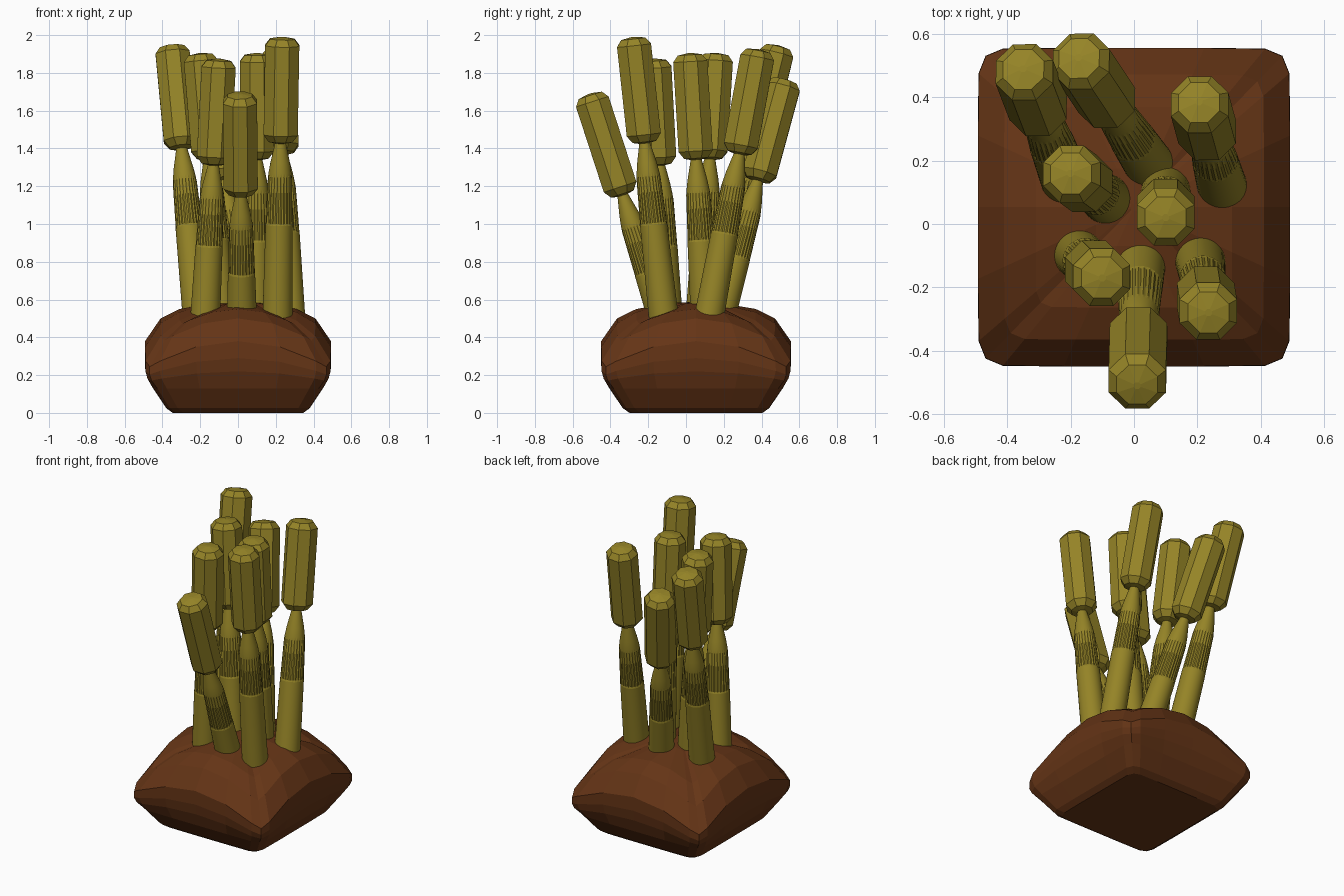
import bpy
import math
from mathutils import Vector

if "Cube" in bpy.data.objects:
    bpy.data.objects.remove(bpy.data.objects["Cube"])


def material(name, color):
    m = bpy.data.materials.new(name)
    m.diffuse_color = (*color, 1)
    m.use_nodes = True
    m.node_tree.nodes["Principled BSDF"].inputs["Base Color"].default_value = m.diffuse_color
    return m


OLIVE = material("olive", (0.30, 0.23, 0.02))
BROWN = material("brown", (0.13, 0.035, 0.008))


def loft(name, rings, mat, smooth=False):
    """Skin a list of equal-length point rings and close both ends with a fan."""
    n = len(rings[0])
    verts = [p for ring in rings for p in ring]
    faces = []
    for r in range(len(rings) - 1):
        for i in range(n):
            j = (i + 1) % n
            faces.append((r * n + i, r * n + j, (r + 1) * n + j, (r + 1) * n + i))
    faces.append(tuple(reversed(range(n))))
    last = (len(rings) - 1) * n
    faces.append(tuple(range(last, last + n)))
    mesh = bpy.data.meshes.new(name)
    mesh.from_pydata(verts, [], faces)
    mesh.materials.append(mat)
    obj = bpy.data.objects.new(name, mesh)
    bpy.context.collection.objects.link(obj)
    if smooth:
        bpy.ops.object.select_all(action='DESELECT')
        obj.select_set(True)
        bpy.context.view_layer.objects.active = obj
        bpy.ops.object.shade_smooth_by_angle(angle=math.radians(18))
    return obj


def circle(radius, z, sides, flute=0.0):
    """Ring of points; flute alternates the radius to make grooves."""
    pts = []
    for i in range(sides):
        r = radius - (flute if i % 2 else 0)
        a = 2 * math.pi * (i + 0.5) / sides
        pts.append((r * math.cos(a), r * math.sin(a), z))
    return pts


# Cushion-shaped base: rounded-square rings whose corners droop
quarter = [(1, 0), (1, 0.45), (0.995, 0.84), (0.95, 0.95), (0.84, 0.995), (0.45, 1)]
outline = []
for k in range(4):
    for u, v in quarter:
        for _ in range(k):
            u, v = -v, u
        outline.append((u, v))

profile = [(0.345, 0.0), (0.38, 0.025), (0.45, 0.13), (0.482, 0.22), (0.493, 0.29),
           (0.492, 0.38), (0.41, 0.50), (0.31, 0.55), (0.12, 0.583), (0.01, 0.587)]
rings = []
for s, z in profile:
    ring = []
    for u, v in outline:
        corner = min(abs(u), abs(v)) ** 2
        lift = min(max((z - 0.13) / 0.25, 0), 1) * min(1, s / 0.45) ** 1.5
        ring.append((u * s, 0.053 + v * s * 1.02, z - 0.15 * corner * lift))
    rings.append(ring)
loft("base", rings, BROWN)

# Stalks: (centre of head top, point where the stem meets the base)
stalks = [
    ((-0.35, 0.49, 1.945), (-0.22, 0.15, 0.57)),
    ((-0.175, 0.525, 1.765), (0.04, 0.20, 0.57)),
    ((-0.20, 0.16, 1.905), (-0.09, 0.08, 0.57)),
    ((0.10, 0.02, 1.905), (0.10, 0.10, 0.57)),
    ((-0.10, -0.17, 1.875), (-0.17, -0.10, 0.57)),
    ((0.235, -0.28, 1.99), (0.21, -0.125, 0.57)),
    ((0.01, -0.51, 1.69), (0.02, -0.145, 0.57)),
    ((0.205, 0.385, 1.925), (0.275, 0.13, 0.55)),
]

for n, (top, foot) in enumerate(stalks, 1):
    axis = Vector(foot) - Vector(top)
    length = axis.length + 0.06
    turn = Vector((0, 0, 1)).rotation_difference(-axis)

    # Octagonal head with chamfered, slightly domed ends (measured down from its top)
    head = loft(f"head_{n}", [circle(r, z, 8) for r, z in (
        (0.012, -0.570), (0.068, -0.558), (0.098, -0.520),
        (0.098, -0.045), (0.070, -0.010), (0.012, 0.0))], OLIVE)

    # Round stem with a grooved band and a tapered neck
    stem = loft(f"stem_{n}", [circle(r, z, 48, f) for r, z, f in (
        (0.079, -length, 0), (0.072, -1.0, 0), (0.071, -0.99, 0.004),
        (0.064, -0.75, 0.004), (0.060, -0.72, 0),
        (0.052, -0.67, 0), (0.028, -0.56, 0))], OLIVE, smooth=True)

    for part in (head, stem):
        part.location = top
        part.rotation_mode = 'QUATERNION'
        part.rotation_quaternion = turn
